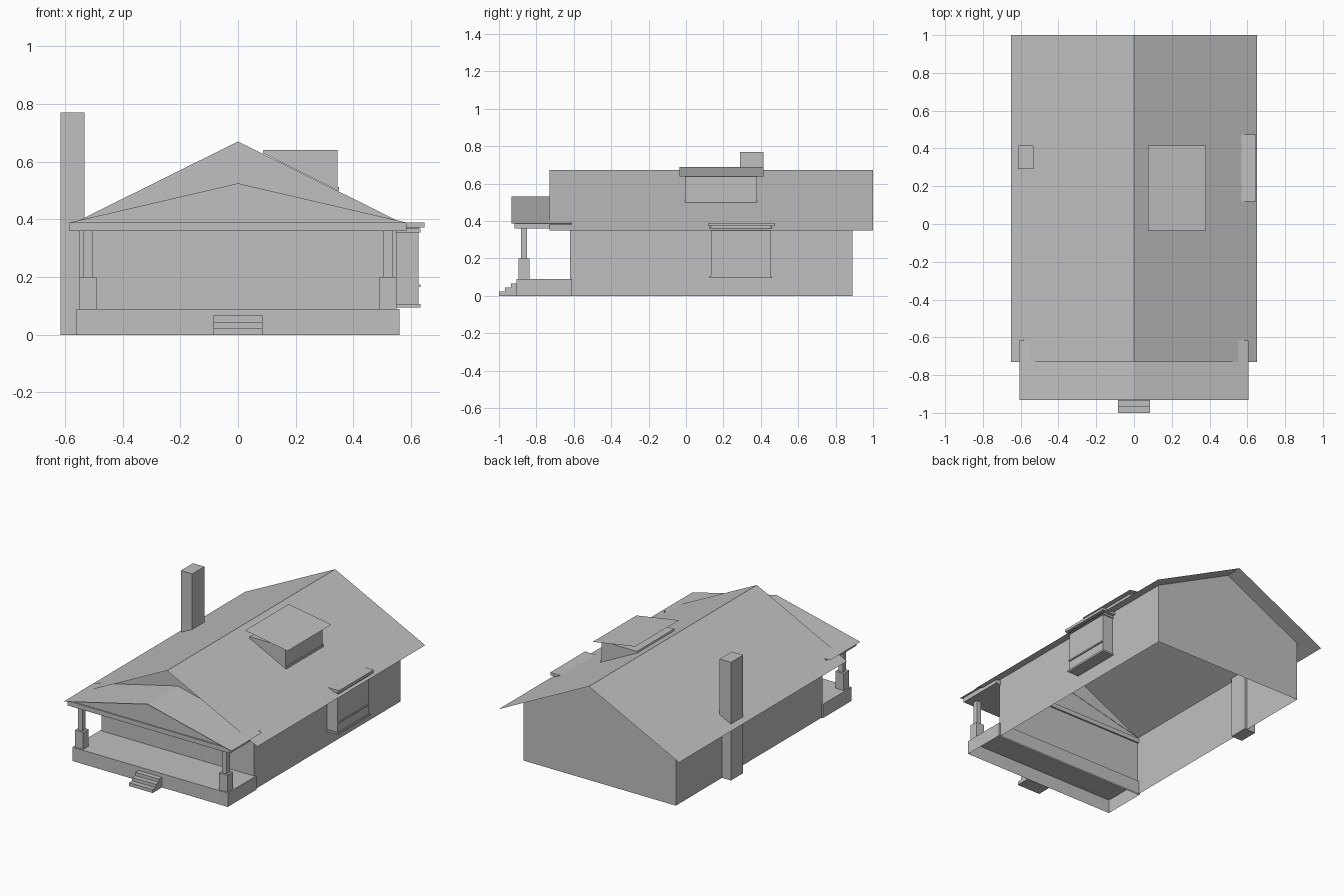
import bpy

cube = bpy.data.objects.get("Cube")
if cube:
    bpy.data.objects.remove(cube, do_unlink=True)

grey = bpy.data.materials.new("plain grey")
grey.use_nodes = True
grey.diffuse_color = (0.53, 0.53, 0.53, 1)
grey.node_tree.nodes["Principled BSDF"].inputs["Base Color"].default_value = (0.53, 0.53, 0.53, 1)


def add_mesh(name, verts, faces):
    mesh = bpy.data.meshes.new(name)
    mesh.from_pydata(verts, [], faces)
    mesh.materials.append(grey)
    mesh.update()
    obj = bpy.data.objects.new(name, mesh)
    bpy.context.collection.objects.link(obj)
    return obj


def extrude_y(name, profile, y0, y1, closed=True, caps=True, skip=()):
    """Sweep an x-z profile along y, leaving out the sides listed in skip."""
    n = len(profile)
    verts = [(x, y, z) for y in (y0, y1) for x, z in profile]
    faces = [(i, (i + 1) % n, n + (i + 1) % n, n + i)
             for i in range(n if closed else n - 1) if i not in skip]
    if caps:
        faces += [tuple(reversed(range(n))), tuple(range(n, 2 * n))]
    return add_mesh(name, verts, faces)


def box(name, x, y, z, open_bottom=False):
    profile = [(x[0], z[0]), (x[0], z[1]), (x[1], z[1]), (x[1], z[0])]
    return extrude_y(name, profile, *y, skip=(3,) if open_bottom else ())


def gable_roof(name, half, eave, ridge, y0, y1):
    return extrude_y(name, [(-half, eave), (0, ridge), (half, eave)],
                     y0, y1, closed=False, caps=False)


# House shell: walls with gable ends, open beneath and under the roof
W = 0.55
extrude_y("house_walls", [(-W, 0), (-W, 0.397), (0, 0.67), (W, 0.397), (W, 0)],
          -0.62, 0.89, skip=(1, 2, 4))
gable_roof("main_roof", 0.65, 0.35, 0.672, -0.73, 1.0)

# Porch
box("porch_base", (-0.56, 0.56), (-0.905, -0.61), (0, 0.09), open_bottom=True)
box("porch_beam", (-0.585, 0.585), (-0.918, -0.61), (0.36, 0.39))
extrude_y("porch_pediment", [(-0.58, 0.39), (0, 0.525), (0.58, 0.39)], -0.91, -0.9)
gable_roof("porch_roof", 0.605, 0.386, 0.53, -0.932, -0.618)
for side, s in (("left", 1), ("right", -1)):
    cx = 0.52 * s
    box(side + "_post_pedestal", (cx - 0.03, cx + 0.03), (-0.895, -0.838), (0.09, 0.2))
    box(side + "_post", (cx - 0.016, cx + 0.016), (-0.883, -0.85), (0.2, 0.36))

# Steps
for i in range(3):
    box(f"step_{i + 1}", (-0.085, 0.085), (-1 + 0.032 * i, -0.905),
        (0, 0.022 * (i + 1)))

# Chimney
box("chimney", (-0.615, -0.533), (0.29, 0.415), (0, 0.77))

# Bay on the left wall
box("bay_body", (W, 0.625), (0.133, 0.453), (0.1, 0.372))
box("bay_sill", (W, 0.632), (0.125, 0.46), (0.095, 0.107))
box("bay_rail", (0.625, 0.632), (0.133, 0.453), (0.165, 0.174))
box("bay_moulding", (W, 0.632), (0.125, 0.46), (0.355, 0.368))
box("bay_canopy", (W, 0.646), (0.118, 0.475), (0.372, 0.39))

# Dormer with a single sloping roof sheet
extrude_y("dormer_body", [(0.085, 0.63), (0.088, 0.64), (0.345, 0.64), (0.345, 0.5)],
          -0.005, 0.38)
box("dormer_sill", (0.34, 0.351), (-0.005, 0.38), (0.498, 0.512))
extrude_y("dormer_roof", [(0.075, 0.688), (0.382, 0.637)], -0.035, 0.415,
          closed=False, caps=False)
